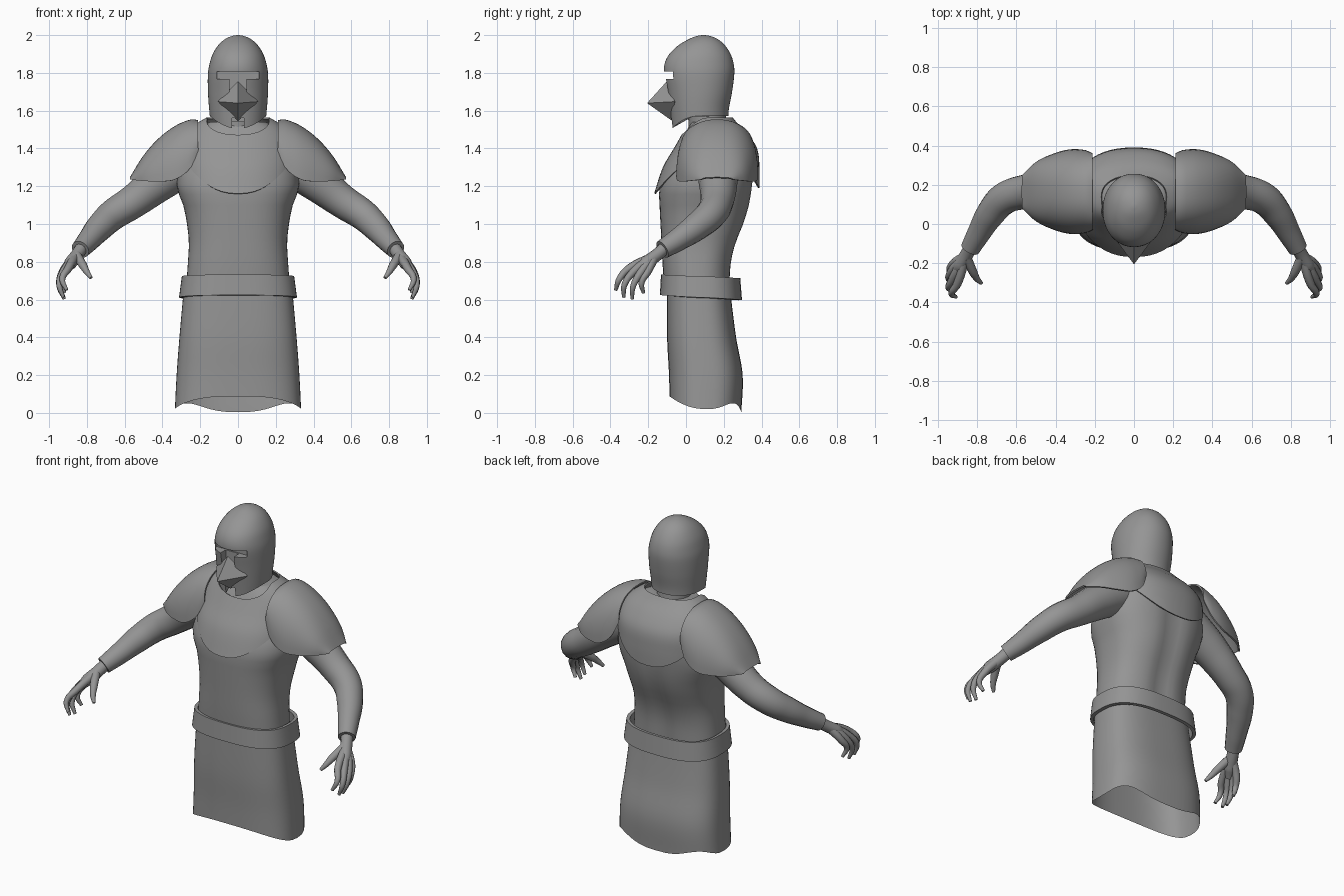
import bpy, bmesh, math

if "Cube" in bpy.data.objects:
    bpy.data.objects.remove(bpy.data.objects["Cube"])

cloth = bpy.data.materials.new("grey")
cloth.diffuse_color = (0.3, 0.3, 0.3, 1)
cloth.use_nodes = True
cloth.node_tree.nodes["Principled BSDF"].inputs["Base Color"].default_value = cloth.diffuse_color


def sample(rows, z):
    """Smooth interpolation of a table whose first column is ascending."""
    z = min(max(z, rows[0][0]), rows[-1][0])
    i = 0
    while i < len(rows) - 2 and z > rows[i + 1][0]:
        i += 1
    a, b = rows[i], rows[i + 1]
    p, q = rows[max(i - 1, 0)], rows[min(i + 2, len(rows) - 1)]
    d = b[0] - a[0]
    t = (z - a[0]) / d
    out = []
    for k in range(1, len(a)):
        m0 = (b[k] - p[k]) / (b[0] - p[0]) * d
        m1 = (q[k] - a[k]) / (q[0] - a[0]) * d
        out.append((2*t**3 - 3*t*t + 1) * a[k] + (t**3 - 2*t*t + t) * m0
                   + (3*t*t - 2*t**3) * b[k] + (t**3 - t*t) * m1)
    return out


def power(v, e):
    return math.copysign(abs(v) ** e, v)


def finish(ob, angle=40, mirror=False, thick=0):
    """Apply modifiers, assign the material and shade."""
    if mirror:
        ob.modifiers.new("mirror", 'MIRROR').use_mirror_merge = False
    if thick:
        s = ob.modifiers.new("thickness", 'SOLIDIFY')
        s.thickness, s.offset = thick, 0
    bpy.ops.object.select_all(action='DESELECT')
    ob.select_set(True)
    bpy.context.view_layer.objects.active = ob
    bpy.ops.object.convert(target='MESH')
    ob = bpy.context.object
    ob.data.materials.clear()
    ob.data.materials.append(cloth)
    if angle:
        bpy.ops.object.shade_smooth_by_angle(angle=math.radians(angle))
    return ob


def grid(name, pts, closed, caps=False):
    """Skin a list of point rows."""
    bm = bmesh.new()
    vs = [[bm.verts.new(p) for p in row] for row in pts]
    n = len(vs[0])
    for r, s in zip(vs, vs[1:]):
        for j in range(n if closed else n - 1):
            k = (j + 1) % n
            bm.faces.new((r[j], r[k], s[k], s[j]))
    if caps:
        bm.faces.new(vs[0])
        bm.faces.new(vs[-1])
    bmesh.ops.recalc_face_normals(bm, faces=bm.faces)
    return from_bmesh(name, bm)


def from_bmesh(name, bm):
    me = bpy.data.meshes.new(name)
    bm.to_mesh(me)
    bm.free()
    ob = bpy.data.objects.new(name, me)
    bpy.context.collection.objects.link(ob)
    return ob


def loft(name, rows, low, high, e=2.3, steps=24, n=56, caps=False):
    """Rows are (z, half width, front y, back y); low/high give the hems by angle."""
    pts = []
    for i in range(steps + 1):
        t = 0.5 - 0.5 * math.cos(math.pi * i / steps)
        ring = []
        for j in range(n):
            a = 2 * math.pi * j / n
            c, s = math.cos(a), math.sin(a)
            z = low(c, s) + (high(c, s) - low(c, s)) * t
            w, yf, yb = sample(rows, z)
            ring.append((w * power(c, 2 / e),
                         (yf + yb) / 2 + (yb - yf) / 2 * power(s, 2 / e), z))
        pts.append(ring)
    return grid(name, pts, True, caps)


def tube(name, pts, mirror=True, res=4):
    """Smooth tapered tube through (x, y, z, radius) points."""
    cu = bpy.data.curves.new(name, 'CURVE')
    cu.dimensions, cu.bevel_depth, cu.bevel_resolution = '3D', 1, res
    cu.use_fill_caps, cu.resolution_u = True, 6
    sp = cu.splines.new('BEZIER')
    sp.bezier_points.add(len(pts) - 1)
    for b, p in zip(sp.bezier_points, pts):
        b.co, b.radius = p[:3], p[3]
        b.handle_left_type = b.handle_right_type = 'AUTO'
    ob = bpy.data.objects.new(name, cu)
    bpy.context.collection.objects.link(ob)
    bpy.ops.object.select_all(action='DESELECT')
    ob.select_set(True)
    bpy.context.view_layer.objects.active = ob
    bpy.ops.object.convert(target='MESH')
    return finish(bpy.context.object, 50, mirror)


def flat(z):
    return lambda c, s: z


# Tunic body
torso = loft("torso", [
    (.66, .275, -.115, .235), (.8, .265, -.125, .245), (.9, .26, -.13, .27),
    (1.0, .27, -.135, .31), (1.1, .29, -.14, .34), (1.2, .325, -.14, .355),
    (1.3, .31, -.10, .365), (1.4, .29, -.045, .355), (1.48, .25, -.005, .30),
    (1.54, .15, .03, .24)], flat(.66), flat(1.54), e=2.5, caps=True)
for v in torso.data.vertices:  # spine hollow
    if v.co.y > .15:
        v.co.y -= .02 * math.exp(-(v.co.x / .06) ** 2) * (v.co.z < 1.5)
finish(torso)

# Shoulder mantle with curved lower edge front and back
finish(loft("mantle", [
    (1.15, .315, -.168, .385), (1.3, .31, -.118, .385), (1.4, .30, -.06, .372),
    (1.48, .27, -.015, .32), (1.53, .215, .01, .27), (1.56, .165, .03, .245)],
    lambda c, s: 1.16 + .22 * c * c + (.03 if s > 0 else 0) * s,
    lambda c, s: 1.56 - .09 * max(0, -s) ** 3, e=2.3), thick=.008)

# Belt
finish(loft("belt", [(.59, .305, -.13, .287), (.74, .285, -.122, .275)],
            lambda c, s: .61 - .013 * s, lambda c, s: .722 - .01 * s,
            e=2.7, steps=6), thick=.02)

# Skirt with wavy hem
finish(loft("skirt", [
    (0, .335, -.085, .293), (.2, .325, -.09, .30), (.4, .31, -.10, .265),
    (.68, .285, -.10, .23)],
    lambda c, s: .02 + (.068 * (-s) ** 1.5 if s < 0 else
                        .035 * (2 * s * c) ** 2 - .016 * s ** 4),
    flat(.68), e=2.8))

# Neck
tube("neck", [(0, .115, 1.40, .115), (0, .115, 1.5, .10), (0, .105, 1.64, .10)],
     mirror=False, res=6)

# Helmet
helmet = loft("helmet", [
    (1.50, .142, -.073, .222), (1.6, .152, -.085, .226), (1.7, .159, -.10, .244),
    (1.8, .159, -.117, .256), (1.85, .15, -.113, .252), (1.9, .134, -.088, .236),
    (1.95, .102, -.035, .203), (1.98, .067, .018, .166), (1.995, .033, .055, .13),
    (2.0, .008, .083, .10)],
    lambda c, s: 1.572 - (.067 if s < 0 else 0) * s * s, flat(2.0),
    e=2.1, steps=36, caps=True)


def cut(target, x, y0, y1, z0, z1):
    bm = bmesh.new()
    bmesh.ops.create_cube(bm, size=1)
    for v in bm.verts:
        v.co = (v.co.x * 2 * x, (y0 + y1) / 2 + v.co.y * (y1 - y0),
                (z0 + z1) / 2 + v.co.z * (z1 - z0))
    cutter = from_bmesh("cutter", bm)
    cutter.hide_render = True
    m = target.modifiers.new("cut", 'BOOLEAN')
    m.object, m.operation, m.solver = cutter, 'DIFFERENCE', 'EXACT'
    target = finish(target, 35)
    bpy.data.objects.remove(cutter)
    return target


# Eye slit, nose opening and chin notch
helmet = cut(helmet, .11, -.3, -.048, 1.768, 1.808)
helmet = cut(helmet, .045, -.3, -.055, 1.70, 1.775)
helmet = cut(helmet, .033, -.3, -.03, 1.45, 1.56)

# Pointed face guard
bm = bmesh.new()
tip, top, bot, lef, rig, back = [bm.verts.new(p) for p in (
    (0, -.206, 1.64), (0, -.10, 1.757), (0, -.072, 1.545),
    (-.108, -.06, 1.648), (.108, -.06, 1.648), (0, -.03, 1.65))]
loop = (top, lef, bot, rig)
for a, b in zip(loop, loop[1:] + loop[:1]):
    bm.faces.new((tip, a, b))
    bm.faces.new((back, b, a))
bmesh.ops.recalc_face_normals(bm, faces=bm.faces)
finish(from_bmesh("face_guard", bm), 0)

# Shoulder guards: arches stacked outward, rows are (x, top z, base z, half depth)
guard = [(.212, 1.545, 1.39, .19), (.25, 1.548, 1.30, .207), (.33, 1.515, 1.237, .21),
         (.42, 1.447, 1.225, .185), (.50, 1.355, 1.228, .145), (.568, 1.245, 1.235, .08)]
rings = []
for i in range(21):
    x = .212 + .356 * i / 20
    zt, zb, h = sample(guard, x)
    rings.append([(x, .165 - h * power(math.cos(a), .85),
                   zb + (zt - zb) * abs(math.sin(a)) ** .85)
                  for a in (math.pi * j / 28 for j in range(29))])
finish(grid("shoulder_guards", rings, False), 50, mirror=True, thick=.01)

# Sleeved arms
tube("arms", [(.25, .17, 1.33, .112), (.40, .17, 1.235, .105), (.56, .163, 1.115, .088),
              (.66, .13, 1.05, .082), (.73, .055, .985, .074), (.79, -.045, .915, .06),
              (.835, -.125, .865, .05)], res=6)

# Hands: wrist, thumb, then four fingers running from the wrist over the knuckles
tube("wrists", [(.82, -.10, .885, .035), (.85, -.15, .84, .034), (.885, -.21, .795, .035),
                (.91, -.25, .76, .022)])
tube("thumbs", [(.855, -.17, .835, .026), (.82, -.245, .78, .022),
                (.80, -.28, .745, .016), (.778, -.302, .715, .009)])
fingers = {
    "index": ((.90, -.305, .762), (.93, -.355, .705), (.907, -.372, .65)),
    "middle": ((.922, -.275, .75), (.946, -.325, .68), (.925, -.33, .612)),
    "ring": ((.93, -.24, .743), (.945, -.28, .67), (.92, -.285, .603)),
    "little": ((.925, -.205, .745), (.94, -.235, .69), (.918, -.225, .635))}
for name, (knuckle, joint, end) in fingers.items():
    tube(name + "_fingers", [(.86, -.165, .83, .026), (*knuckle, .021),
                             (*joint, .016), (*end, .009)], res=3)
